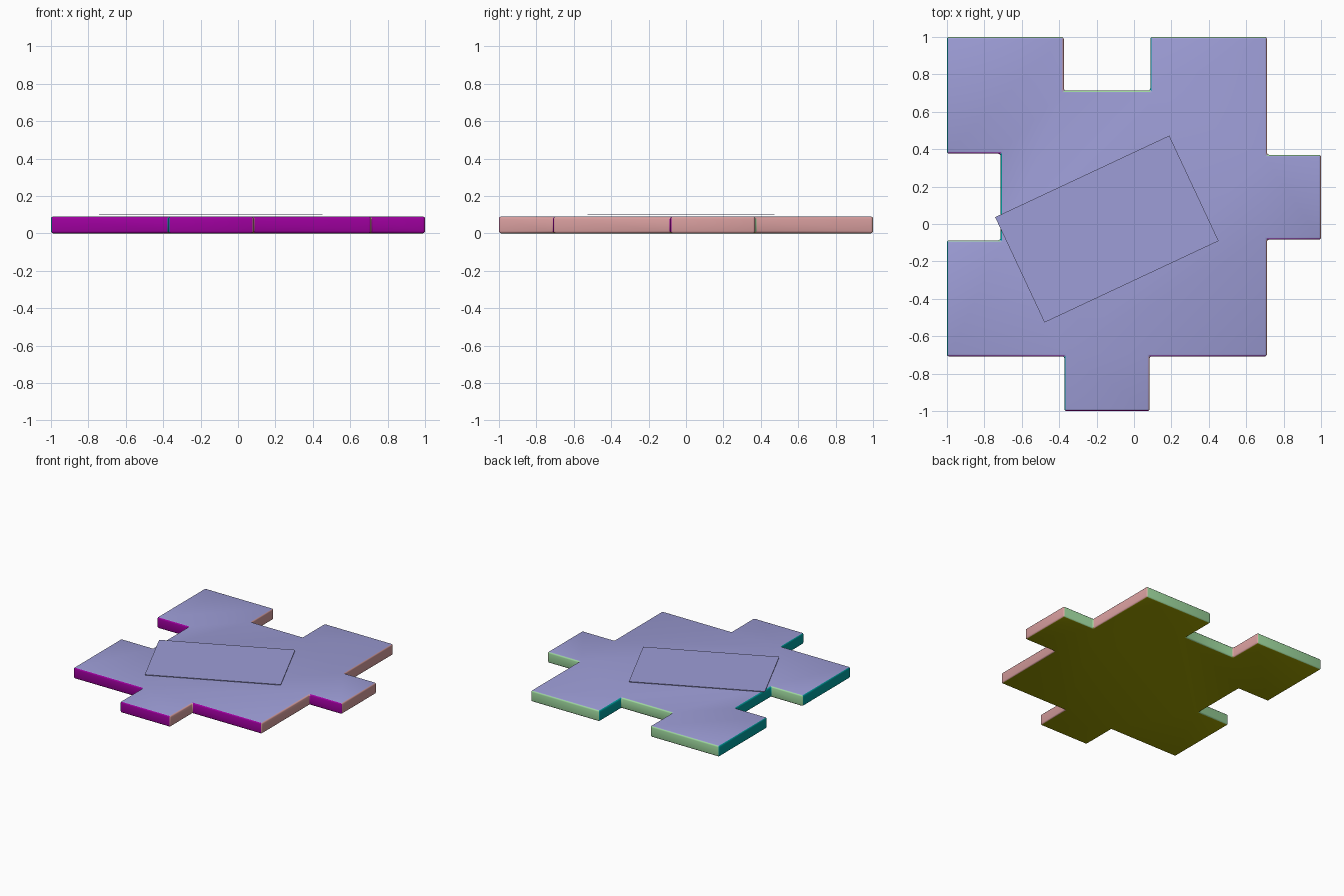
import bpy, bmesh, math

if "Cube" in bpy.data.objects:
    bpy.data.objects.remove(bpy.data.objects["Cube"])

# Jigsaw-style tile: square body with two tabs and two sockets
outline = [(-1, 1), (-0.375, 1), (-0.375, 0.713), (0.087, 0.713), (0.087, 1), (0.711, 1),
           (0.711, 0.37), (1, 0.37), (1, -0.083), (0.711, -0.083), (0.711, -0.708),
           (0.083, -0.708), (0.083, -1), (-0.372, -1), (-0.372, -0.708), (-1, -0.708),
           (-1, -0.087), (-0.713, -0.087), (-0.713, 0.376), (-1, 0.376)]
THICKNESS = 0.09
BRIGHTNESS = 0.68


def direction_material(normal):
    """Material coloured by the main facing axis: x, y, z map to red, green, blue."""
    axis = max(range(3), key=lambda i: abs(normal[i]) + (0.02 if i < 2 else 0))
    sign = 1 if normal[axis] > 0 else -1
    name = "facing_" + ("plus_" if sign > 0 else "minus_") + "xyz"[axis]
    mat = bpy.data.materials.get(name)
    if mat is None:
        mat = bpy.data.materials.new(name)
        colour = [0.5 * BRIGHTNESS] * 3
        colour[axis] *= 1 + sign
        mat.diffuse_color = colour + [1]
        mat.use_nodes = True
        mat.node_tree.nodes["Principled BSDF"].inputs["Base Color"].default_value = mat.diffuse_color
    return mat


def add_object(name, bm, smooth):
    """Turn the bmesh into an object, colouring each face by its direction."""
    bmesh.ops.recalc_face_normals(bm, faces=bm.faces)
    bm.normal_update()
    mesh = bpy.data.meshes.new(name)
    slots = []
    for face in bm.faces:
        mat = direction_material(face.normal)
        if mat not in slots:
            slots.append(mat)
            mesh.materials.append(mat)
        face.material_index = slots.index(mat)
        face.smooth = smooth
    bm.to_mesh(mesh)
    bm.free()
    obj = bpy.data.objects.new(name, mesh)
    bpy.context.collection.objects.link(obj)
    return obj


def slab(points, height):
    """Closed prism over a flat outline."""
    bm = bmesh.new()
    low = [bm.verts.new((x, y, 0)) for x, y in points]
    high = [bm.verts.new((x, y, height)) for x, y in points]
    bm.faces.new(low)
    bm.faces.new(high)
    for i in range(len(points)):
        j = (i + 1) % len(points)
        bm.faces.new((low[i], low[j], high[j], high[i]))
    bmesh.ops.recalc_face_normals(bm, faces=bm.faces)
    return bm


# Tile with softly rounded edges all round
bm = slab(outline, THICKNESS)
bmesh.ops.bevel(bm, geom=bm.edges[:], offset=0.012, segments=3, profile=0.5,
                affect='EDGES', clamp_overlap=True)
add_object("puzzle_tile", bm, True)

# Thin turned sheet just above the tile
corners = [(-0.514, -0.311), (0.514, -0.311), (0.514, 0.311), (-0.514, 0.311)]
sheet = add_object("label_sheet", slab(corners, 0.005), False)
sheet.data.materials.clear()
sheet.data.materials.append(direction_material((0, 0, 1)))
for face in sheet.data.polygons:
    face.material_index = 0
sheet.location = (-0.145, -0.027, 0.097)
sheet.rotation_euler.z = math.radians(25.1)
